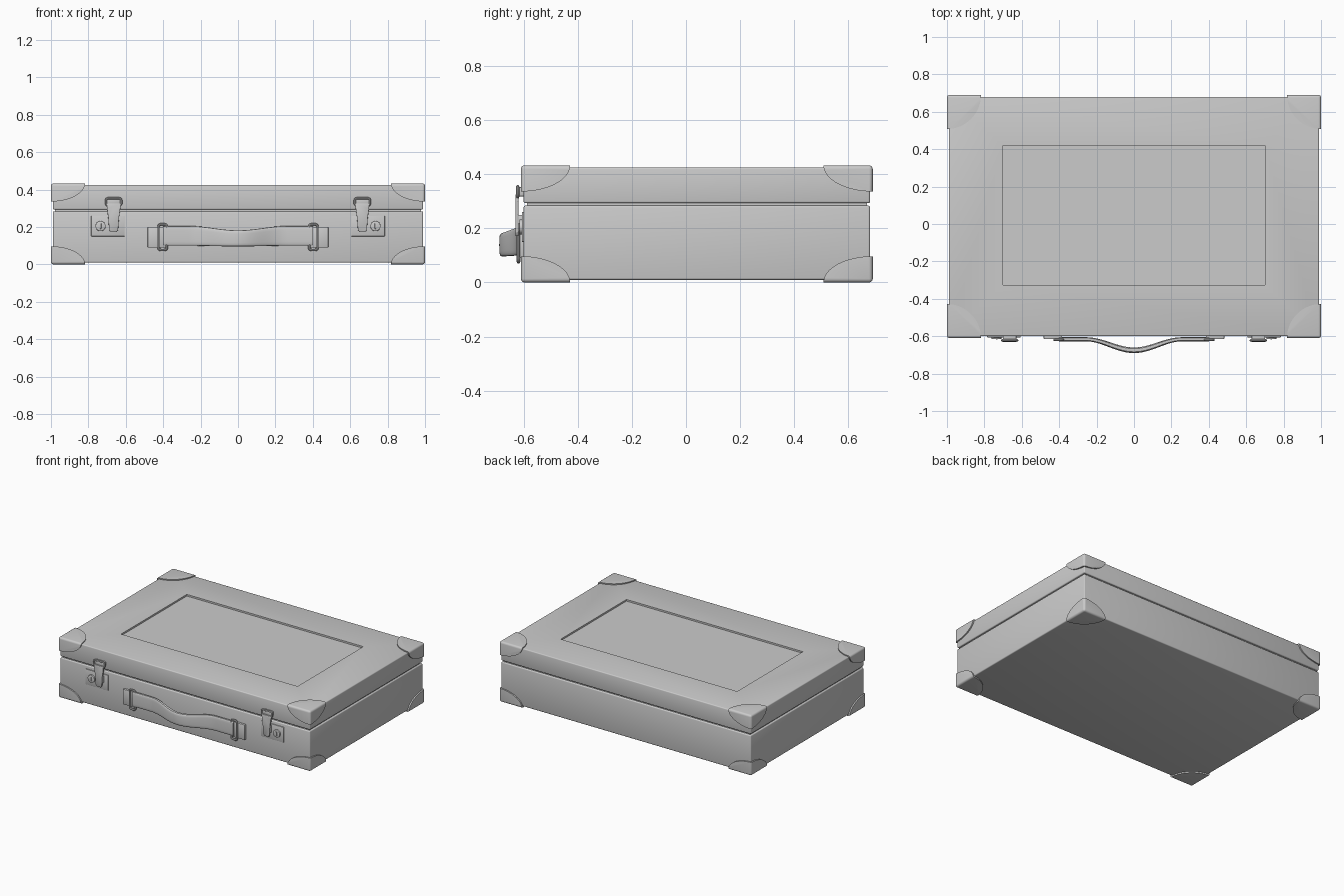
import bpy, bmesh, math
from mathutils import Matrix, Vector

if "Cube" in bpy.data.objects:
    bpy.data.objects.remove(bpy.data.objects["Cube"])


def make(name, bm):
    me = bpy.data.meshes.new(name)
    bmesh.ops.recalc_face_normals(bm, faces=bm.faces)
    bm.to_mesh(me)
    bm.free()
    ob = bpy.data.objects.new(name, me)
    bpy.context.collection.objects.link(ob)
    return ob


def box(name, lo, hi, bevel=0.0, segs=3):
    lo, hi = Vector(lo), Vector(hi)
    bm = bmesh.new()
    m = Matrix.Translation((lo + hi) / 2) @ Matrix.Diagonal((*(hi - lo), 1))
    bmesh.ops.create_cube(bm, size=1, matrix=m)
    if bevel:
        bmesh.ops.bevel(bm, geom=bm.edges[:], offset=bevel, segments=segs,
                        profile=0.5, affect='EDGES')
    return make(name, bm)


def prism(name, pts, y0, y1, bevel=0.002):
    # x-z outline pushed along y
    bm = bmesh.new()
    f = bm.faces.new([bm.verts.new((x, y0, z)) for x, z in pts])
    r = bmesh.ops.extrude_face_region(bm, geom=[f])
    bmesh.ops.translate(bm, vec=(0, y1 - y0, 0),
                        verts=[v for v in r['geom'] if isinstance(v, bmesh.types.BMVert)])
    bmesh.ops.bevel(bm, geom=bm.edges[:], offset=bevel, segments=2, profile=0.5, affect='EDGES')
    return make(name, bm)


def disc(name, x, z, r, y0, y1):
    pts = [(x + r * math.cos(a * math.tau / 32), z + r * math.sin(a * math.tau / 32))
           for a in range(32)]
    return prism(name, pts, y0, y1, 0.0015)


def frame(name, x0, x1, z0, z1, y, wire, r=0.012):
    # rounded rectangular wire loop facing the front
    cu = bpy.data.curves.new(name, 'CURVE')
    cu.dimensions = '3D'
    cu.bevel_depth, cu.bevel_resolution = wire, 3
    sp = cu.splines.new('POLY')
    pts = []
    for cx, cz, a0 in ((x1 - r, z1 - r, 0), (x0 + r, z1 - r, 90),
                       (x0 + r, z0 + r, 180), (x1 - r, z0 + r, 270)):
        for k in range(5):
            a = math.radians(a0 + k * 22.5)
            pts.append((cx + r * math.cos(a), y, cz + r * math.sin(a)))
    sp.points.add(len(pts) - 1)
    for p, c in zip(sp.points, pts):
        p.co = (*c, 1)
    sp.use_cyclic_u = True
    ob = bpy.data.objects.new(name, cu)
    bpy.context.collection.objects.link(ob)
    return ob


def boolean(ob, cutter, op):
    cutter.hide_render = True
    m = ob.modifiers.new(op, 'BOOLEAN')
    m.operation, m.object, m.solver = op, cutter, 'EXACT'


def finish(ob, mirror=(), cutters=()):
    # apply modifiers, shade smooth, drop the cutters
    bpy.ops.object.select_all(action='DESELECT')
    bpy.context.view_layer.objects.active = ob
    ob.select_set(True)
    bpy.ops.object.convert(target='MESH')
    ob = bpy.context.view_layer.objects.active
    bpy.ops.object.shade_smooth_by_angle(angle=math.radians(35))
    for c in cutters:
        bpy.data.objects.remove(c)
    if mirror:
        m = ob.modifiers.new('mirror', 'MIRROR')
        m.use_axis = [a in mirror for a in 'xyz']
        m.use_mirror_merge = False
        bpy.ops.object.convert(target='MESH')
    return ob


# case: base, inner lip in the seam, lid with recessed panel
finish(box('case_base', (-.99, -.6, .01), (.99, .68, .284), .007))
finish(box('seam_lip', (-.978, -.588, .26), (.978, .668, .31)))
lid = box('case_lid', (-.99, -.6, .293), (.99, .68, .425), .007)
cut = box('panel_cutter', (-.7, -.325, .413), (.7, .42, .5))
boolean(lid, cut, 'DIFFERENCE')
finish(lid, cutters=[cut])

# corner guards: rounded box corner trimmed by an ellipsoid, hollowed, mirrored to all eight corners
H = Vector((1.0, .65, .2165))
guard = box('corner_guards', (.5, .2, -.1), H, .014, 4)
bm = bmesh.new()
bmesh.ops.create_uvsphere(bm, u_segments=64, v_segments=32, radius=1,
                          matrix=Matrix.Translation(H) @ Matrix.Diagonal((.182, .182, .097, 1)))
ball = make('guard_trim', bm)
core = box('guard_core', (.3, .1, -.2), H - Vector((.016, .016, .015)))
boolean(guard, ball, 'INTERSECT')
boolean(guard, core, 'DIFFERENCE')
guard = finish(guard, mirror='xyz', cutters=[ball, core])
guard.location = (0, .04, .2165)

# latches, built on the right and mirrored to the left
X = .665
finish(box('latch_plate', (.607, -.606, .15), (.785, -.59, .26), .002, 2), 'x')
finish(disc('lock_button', .735, .205, .027, -.616, -.6), 'x')
finish(box('lock_slot', (.731, -.618, .19), (.739, -.61, .22), .001, 1), 'x')
finish(box('latch_catch', (X - .036, -.622, .318), (X + .036, -.59, .352), .004, 2), 'x')
finish(frame('latch_buckle', X - .041, X + .041, .315, .354, -.622, .006), 'x')
tongue = [(.038, .325), (.036, .3), (.029, .25), (.024, .185), (.016, .172)]
finish(prism('latch_tongue', [(X + w, z) for w, z in tongue] + [(X - w, z) for w, z in tongue[::-1]],
             -.63, -.619), 'x')
finish(box('latch_hinge', (X - .026, -.622, .2), (X + .026, -.6, .25), .003, 2), 'x')

# handle mounts
finish(box('handle_mount', (.385, -.615, .09), (.483, -.59, .2), .004, 2), 'x')
finish(frame('handle_ring', .381, .425, .077, .214, -.619, .007), 'x')

# curved grip, lofted along x with a rounded section
bm = bmesh.new()
N, S, rings = 40, 20, []
for i in range(N + 1):
    x = -.4 + .8 * i / N
    t = min(abs(x) / .26, 1)
    bow = .5 + .5 * math.cos(math.pi * t)
    y = -.616 - .059 * bow
    slope = (.059 * .5 * math.pi / .26 * math.sin(math.pi * t) * (1 if x > 0 else -1)) if t < 1 else 0
    n = Vector((-slope, 1, 0)).normalized()
    top, bot = .205 - .023 * bow, .1 - .004 * bow
    thick = .011 + .004 * bow
    ring = []
    for k in range(S):
        a = math.tau * k / S
        c, s = math.cos(a), math.sin(a)
        p = Vector((x, y, (top + bot) / 2))
        p += n * thick * math.copysign(abs(c) ** .5, c)
        p.z += (top - bot) / 2 * math.copysign(abs(s) ** .5, s)
        ring.append(bm.verts.new(p))
    rings.append(ring)
for a, b in zip(rings, rings[1:]):
    for k in range(S):
        bm.faces.new((a[k], a[k - 1], b[k - 1], b[k]))
bm.faces.new(rings[0])
bm.faces.new(rings[-1])
finish(make('handle_grip', bm))
